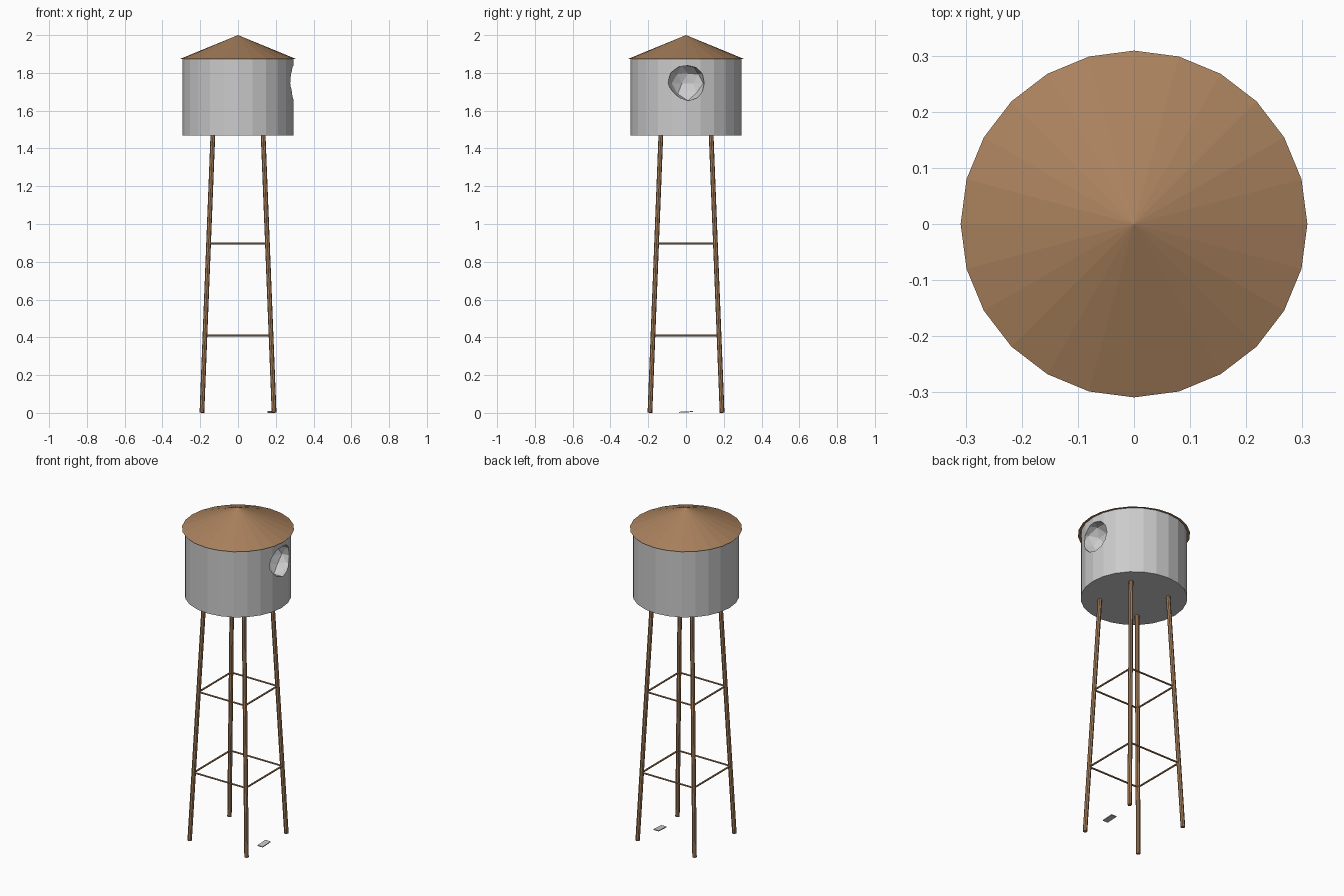
import bpy, random
from math import radians
from mathutils import Vector

if "Cube" in bpy.data.objects:
    bpy.data.objects.remove(bpy.data.objects["Cube"])

random.seed(4)

wood = bpy.data.materials.new("wood")
wood.diffuse_color = (0.40, 0.22, 0.11, 1)
wood.use_nodes = True
wood.node_tree.nodes["Principled BSDF"].inputs["Base Color"].default_value = wood.diffuse_color


def finish(name, mat=None):
    ob = bpy.context.object
    ob.name = name
    if mat:
        ob.data.materials.append(mat)
    return ob


def beam(name, a, b, radius, sides):
    """Prism running from point a to point b."""
    a, b = Vector(a), Vector(b)
    d = b - a
    bpy.ops.mesh.primitive_cylinder_add(vertices=sides, radius=radius, depth=d.length,
                                        location=(a + b) / 2)
    ob = finish(name, wood)
    ob.rotation_euler = d.to_track_quat('Z', 'Y').to_euler()
    return ob


# Tank drum
bpy.ops.mesh.primitive_cylinder_add(vertices=24, radius=0.294, depth=0.407,
                                    location=(0, 0, 1.6715), rotation=(0, 0, radians(90)))
tank = finish("tank")

# Ragged hole knocked into the right side of the drum
bpy.ops.mesh.primitive_ico_sphere_add(subdivisions=2, radius=0.105, location=(0.29, 0.01, 1.745))
cutter = finish("hole_cutter")
for v in cutter.data.vertices:
    v.co *= random.uniform(0.82, 1.08)
cutter.hide_render = True
mod = tank.modifiers.new("hole", 'BOOLEAN')
mod.operation = 'DIFFERENCE'
mod.solver = 'EXACT'
mod.object = cutter
bpy.context.view_layer.objects.active = tank
bpy.ops.object.modifier_apply(modifier=mod.name)
bpy.data.objects.remove(cutter)

# Conical roof
bpy.ops.mesh.primitive_cone_add(vertices=24, radius1=0.309, radius2=0, depth=0.127,
                                location=(0, 0, 1.9365), rotation=(0, 0, radians(90)))
finish("roof", wood)

# Splayed legs
FOOT, TOP, TOP_Z = 0.191, 0.133, 1.475
corners = [(-1, -1), (1, -1), (1, 1), (-1, 1)]
for i, (sx, sy) in enumerate(corners):
    beam(f"leg_{i + 1}", (sx * FOOT, sy * FOOT, 0.001), (sx * TOP, sy * TOP, TOP_Z), 0.0125, 8)

# Two rings of horizontal braces between the legs
for level, z in (("lower", 0.41), ("upper", 0.897)):
    r = FOOT + (TOP - FOOT) * z / TOP_Z
    for i in range(4):
        (ax, ay), (bx, by) = corners[i], corners[(i + 1) % 4]
        beam(f"{level}_brace_{i + 1}", (ax * r, ay * r, z), (bx * r, by * r, z), 0.0055, 6)

# Broken plate lying on the ground below the hole
bpy.ops.mesh.primitive_cube_add(size=1, location=(0.175, 0, 0.005), rotation=(radians(3), 0, 0))
plate = finish("fallen_plate")
plate.scale = (0.035, 0.075, 0.005)
